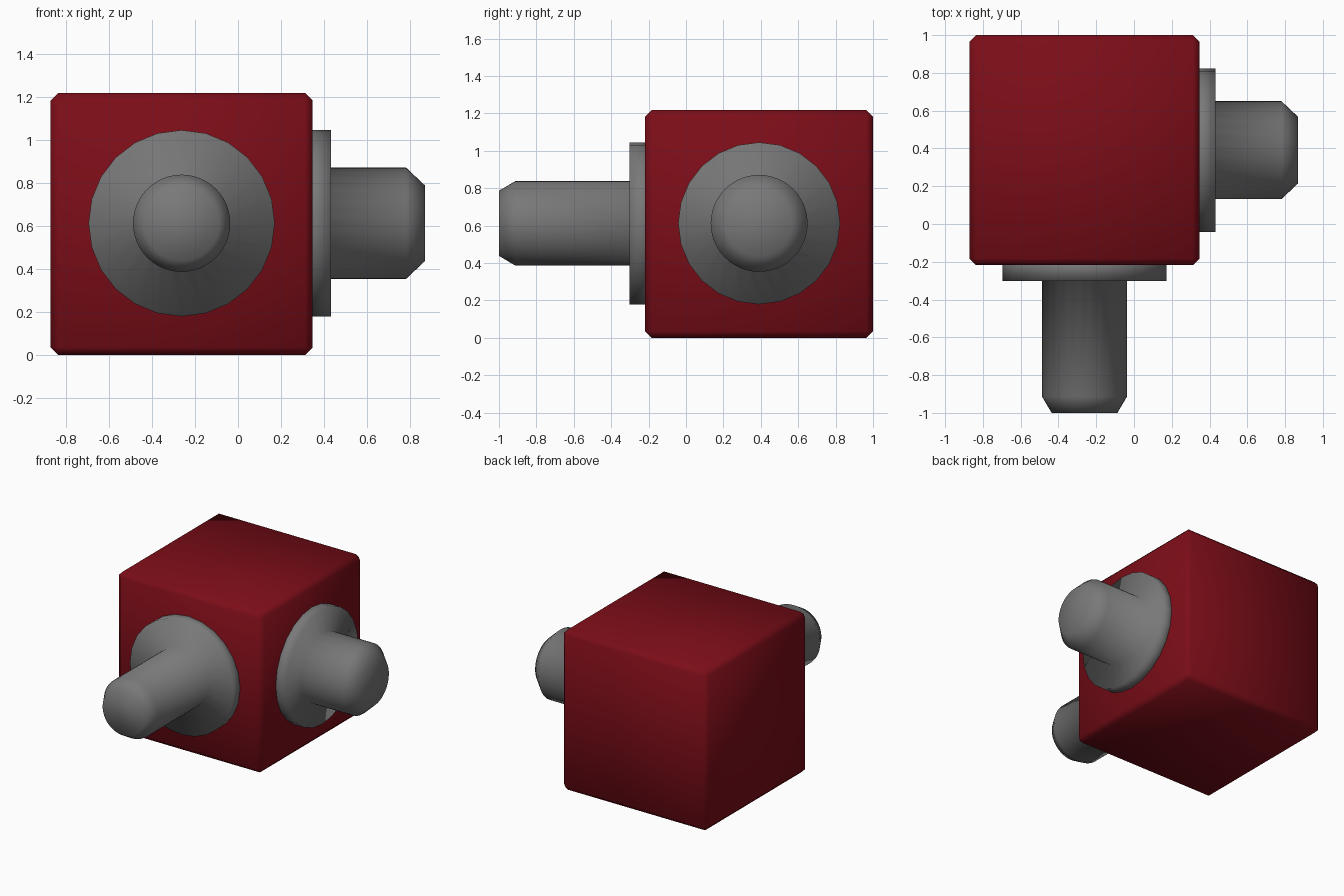
import bpy, bmesh
from math import cos, sin, pi
from mathutils import Matrix

if "Cube" in bpy.data.objects:
    bpy.data.objects.remove(bpy.data.objects["Cube"])


def paint(name, color):
    m = bpy.data.materials.new(name)
    m.diffuse_color = (*color, 1)
    m.use_nodes = True
    m.node_tree.nodes["Principled BSDF"].inputs["Base Color"].default_value = m.diffuse_color
    return m


red = paint("red_paint", (0.2, 0.004, 0.009))
grey = paint("dark_grey", (0.19, 0.19, 0.19))


def finish(name, bm, material):
    bmesh.ops.recalc_face_normals(bm, faces=bm.faces)
    mesh = bpy.data.meshes.new(name)
    bm.to_mesh(mesh)
    bm.free()
    for p in mesh.polygons:
        p.use_smooth = True
    mesh.materials.append(material)
    obj = bpy.data.objects.new(name, mesh)
    bpy.context.collection.objects.link(obj)
    return obj


def lathe(name, profile, matrix):
    """Closed turned part from (radius, height, sides); sides may double between rings."""
    bm = bmesh.new()
    rings = [[bm.verts.new((r * cos(2 * pi * i / n), r * sin(2 * pi * i / n), h))
              for i in range(n)] for r, h, n in profile]
    for a, b in zip(rings, rings[1:]):
        n, k = len(a), len(b) // len(a)
        for i in range(n):
            inner = [b[(i * k + s) % len(b)] for s in range(k, -1, -1)]
            bm.faces.new([a[i], a[(i + 1) % n]] + inner)
    bm.faces.new(rings[0])
    bm.faces.new(rings[-1])
    bmesh.ops.transform(bm, matrix=matrix, verts=bm.verts)
    return finish(name, bm, grey)


# Cube body with chamfered edges
S, CX, CY, CZ = 1.218, -0.262, 0.391, 0.609
bm = bmesh.new()
bmesh.ops.create_cube(bm, size=S, matrix=Matrix.Translation((CX, CY, CZ)))
bmesh.ops.bevel(bm, geom=bm.edges[:], offset=0.035, segments=1, affect='EDGES')
finish("cube_body", bm, red)

# Collared pegs point outward; heights are measured from the cube centre
centre = Matrix.Translation((CX, CY, 0.612))
pegs = [("front_peg", Matrix.Rotation(pi / 2, 4, 'X'), 0.226, 1.391, 0.174),
        ("right_peg", Matrix.Rotation(pi / 2, 4, 'Y'), 0.259, 1.131, 0.176)]
for name, turn, radius, end, tip in pegs:
    lathe(name, [(0.433, 0.56, 24), (0.433, 0.694, 24), (radius, 0.694, 48),
                 (radius, end - 0.088, 48), (tip, end, 48)], centre @ turn)
